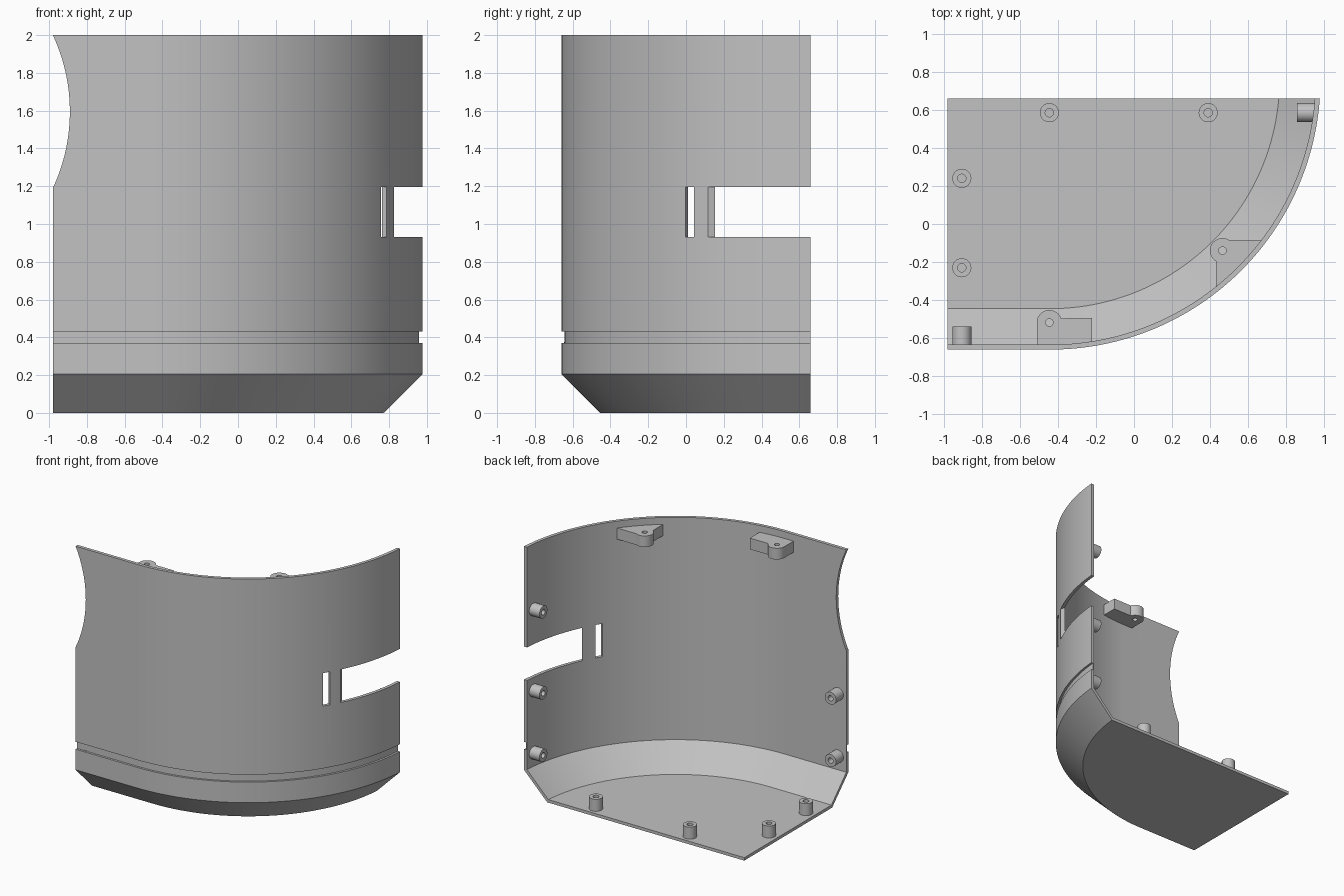
import bpy, bmesh, math
from mathutils import Vector, Matrix

cube = bpy.data.objects.get("Cube")
if cube:
    bpy.data.objects.remove(cube, do_unlink=True)

GREY = bpy.data.materials.new("plain_grey")
GREY.use_nodes = True
GREY.diffuse_color = (0.54, 0.54, 0.54, 1)
GREY.node_tree.nodes["Principled BSDF"].inputs["Base Color"].default_value = (0.54, 0.54, 0.54, 1)

# Plan: straight front wall, then a quarter arc about (CX, CY)
CX, CY, R = -0.44, 0.76, 1.42
LEFT, BACK = -0.98, 0.66
WALL = 0.026
ARC_STEPS = 56


def finish(bm, name):
    bmesh.ops.recalc_face_normals(bm, faces=bm.faces)
    mesh = bpy.data.meshes.new(name)
    bm.to_mesh(mesh)
    bm.free()
    mesh.materials.append(GREY)
    ob = bpy.data.objects.new(name, mesh)
    bpy.context.collection.objects.link(ob)
    return ob


def activate(ob):
    bpy.ops.object.select_all(action='DESELECT')
    ob.select_set(True)
    bpy.context.view_layer.objects.active = ob


def smooth(ob):
    activate(ob)
    bpy.ops.object.shade_smooth_by_angle(angle=math.radians(25))


def cut(ob, cutter):
    cutter.hide_render = True
    activate(ob)
    mod = ob.modifiers.new("cut", 'BOOLEAN')
    mod.operation, mod.solver, mod.object = 'DIFFERENCE', 'EXACT', cutter
    bpy.ops.object.modifier_apply(modifier=mod.name)
    bpy.data.objects.remove(cutter, do_unlink=True)


def prism(name, outline, z0, z1):
    bm = bmesh.new()
    low = [bm.verts.new((x, y, z0)) for x, y in outline]
    high = [bm.verts.new((x, y, z1)) for x, y in outline]
    bm.faces.new(low)
    bm.faces.new(high)
    for i in range(len(low)):
        j = (i + 1) % len(low)
        bm.faces.new((low[i], low[j], high[j], high[i]))
    return finish(bm, name)


def cylinder(name, centre, axis, radius, depth, segments):
    bm = bmesh.new()
    turn = Vector((0, 0, 1)).rotation_difference(Vector(axis)).to_matrix().to_4x4()
    bmesh.ops.create_cone(bm, cap_ends=True, segments=segments, radius1=radius,
                          radius2=radius, depth=depth,
                          matrix=Matrix.Translation(centre) @ turn)
    return finish(bm, name)


def path(offset, z):
    """Plan line set in from the outer wall, trimmed flat at the back."""
    r = R - offset
    start, end = -math.pi / 2, math.asin((BACK - CY) / r)
    pts = [(LEFT, CY - r, z)]
    for i in range(ARC_STEPS + 1):
        a = start + (end - start) * i / ARC_STEPS
        pts.append((CX + r * math.cos(a), CY + r * math.sin(a), z))
    return pts


# Shell: wall with groove and chamfer, joined to the floor plate
outer = [(0, 2), (0, 0.43), (0.017, 0.43), (0.017, 0.37), (0, 0.37), (0, 0.205), (0.205, 0)]
inner = [(0.215, 0.024), (WALL, 0.215), (WALL, 2)]
bm = bmesh.new()
rows = [[bm.verts.new(p) for p in path(d, z)] for d, z in outer + inner]
floor_low = len(outer) - 1
for k in range(len(rows)):
    if k == floor_low:
        continue
    a, b = rows[k], rows[(k + 1) % len(rows)]
    for i in range(len(a) - 1):
        bm.faces.new((a[i], a[i + 1], b[i + 1], b[i]))
for end in (0, -1):
    bm.faces.new([row[end] for row in rows])
under, over = rows[floor_low], rows[floor_low + 1]
corner_low = bm.verts.new((LEFT, BACK, 0))
corner_high = bm.verts.new((LEFT, BACK, 0.024))
bm.faces.new(under + [corner_low])
bm.faces.new(over + [corner_high])
for end in (0, -1):
    bm.faces.new((under[end], corner_low, corner_high, over[end]))
shell = finish(bm, "shell")

# Curved bite in the right edge of the wall
cut(shell, cylinder("bite_cutter", (-1.846, -0.66, 1.595), (0, 1, 0), 0.956, 0.4, 128))

# Open slot at the back end of the arc, and a narrow slit beside it
Z0, Z1 = 0.93, 1.195
cut(shell, prism("slot_cutter", [(0.848, 0.045), (0.795, 0.22), (0.795, 0.9),
                                 (1.2, 0.9), (1.2, 0.045)], Z0, Z1))
ang = math.radians(-31.4)
radial = Vector((math.cos(ang), math.sin(ang)))
tangent = Vector((-radial.y, radial.x))
mid = Vector((CX, CY)) + radial * R
cut(shell, prism("slit_cutter", [mid + radial * u * 0.1 + tangent * v * 0.027
                                 for u, v in ((-1, -1), (1, -1), (1, 1), (-1, 1))], Z0, Z1))
smooth(shell)


# Screw bosses: short tubes with blind holes
def boss(name, base, axis, length):
    rings = [(0.05, 0), (0.05, length), (0.022, length), (0.022, 0.02)]
    n = 32
    turn = Vector((0, 0, 1)).rotation_difference(Vector(axis)).to_matrix()
    bm = bmesh.new()
    loops = [[bm.verts.new(Vector(base) + turn @ Vector((
        r * math.cos(math.tau * i / n), r * math.sin(math.tau * i / n), h)))
        for i in range(n)] for r, h in rings]
    for a, b in zip(loops, loops[1:]):
        for i in range(n):
            j = (i + 1) % n
            bm.faces.new((a[i], a[j], b[j], b[i]))
    bm.faces.new(loops[0])
    bm.faces.new(loops[-1])
    smooth(finish(bm, name))


for i, (x, y) in enumerate([(-0.445, 0.585), (0.39, 0.585), (-0.905, 0.24), (-0.905, -0.23)]):
    boss(f"floor_boss_{i + 1}", (x, y, 0.015), (0, 0, 1), 0.105)
for i, z in enumerate((0.825, 0.325)):
    boss(f"front_wall_boss_{i + 1}", (-0.905, -0.645, z), (0, 1, 0), 0.105)
for i, z in enumerate((1.475, 0.825, 0.325)):
    boss(f"left_wall_boss_{i + 1}", (0.95, 0.585, z), (-1, 0, 0), 0.093)


# Top brackets: rounded lug with a through hole, running into the wall
def bracket(name, x, y, start, stop, tail):
    lug = [(x + 0.066 * math.cos(math.radians(start + (stop - start) * i / 20)),
            y + 0.066 * math.sin(math.radians(start + (stop - start) * i / 20)))
           for i in range(21)]
    ob = prism(name, lug + tail, 1.855, 1.945)
    cut(ob, cylinder("hole_cutter", (x, y, 1.9), (0, 0, 1), 0.02, 0.3, 24))
    smooth(ob)


bracket("left_bracket", 0.465, -0.14, 60, 240,
        [(0.432, -0.341), (0.568, -0.222), (0.686, -0.083)])
bracket("right_bracket", -0.445, -0.518, 20, 180,
        [(-0.511, -0.645), (-0.4, -0.645), (-0.22, -0.628), (-0.22, -0.495)])
